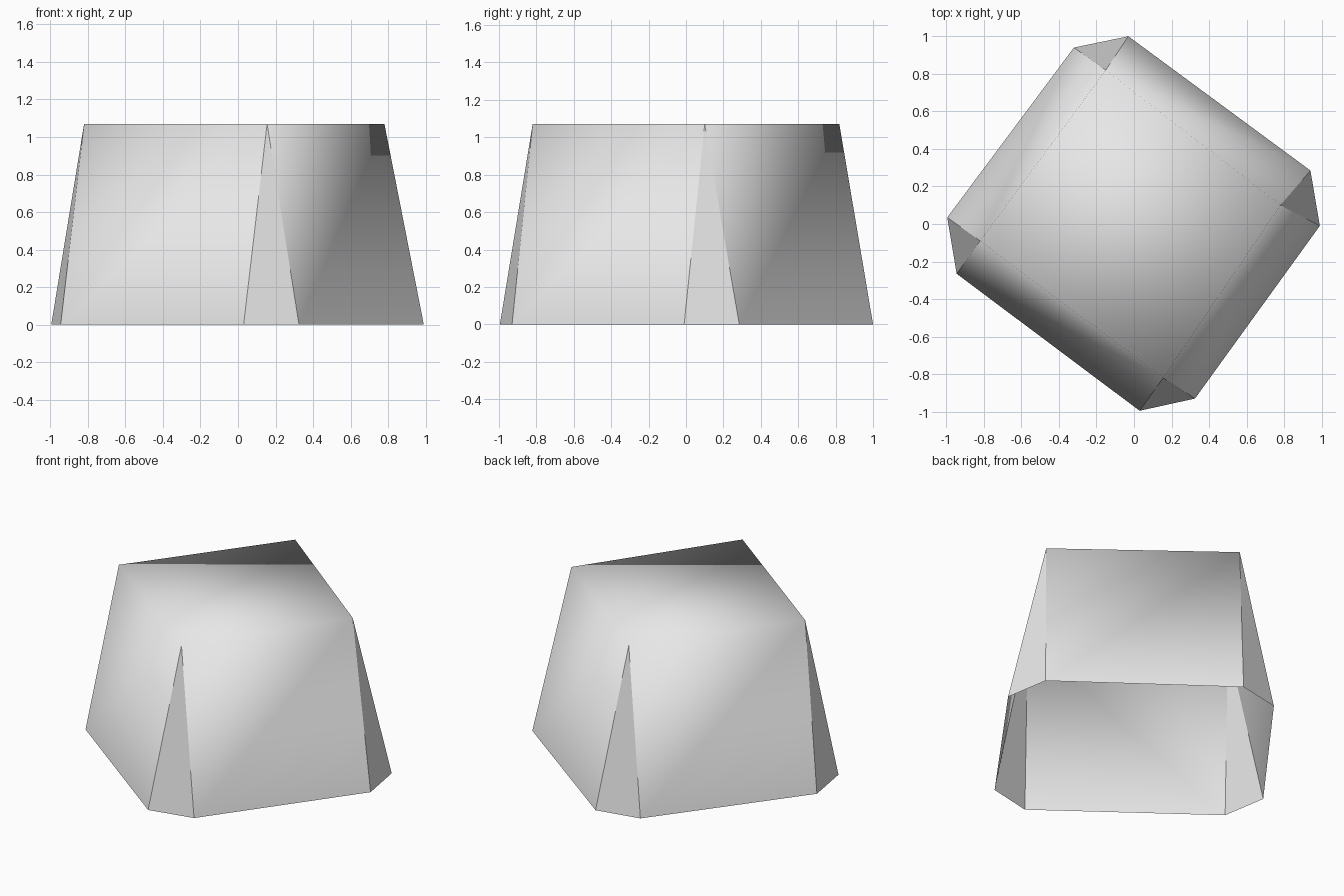
import bpy, bmesh

if "Cube" in bpy.data.objects:
    bpy.data.objects.remove(bpy.data.objects["Cube"])

HEIGHT = 1.07

# Each corner: top point, then the two floor points its gusset spreads to
corners = [
    ((-0.82, -0.09), (-0.945, -0.265), (-0.995, 0.035)),
    ((-0.15, 0.82), (-0.32, 0.94), (-0.03, 1.0)),
    ((0.78, 0.10), (0.94, 0.285), (0.99, -0.01)),
    ((0.155, -0.82), (0.325, -0.93), (0.03, -0.995)),
]

grey = bpy.data.materials.new("light_grey")
grey.diffuse_color = (0.8, 0.8, 0.8, 1)
grey.use_nodes = True
grey.node_tree.nodes["Principled BSDF"].inputs["Base Color"].default_value = grey.diffuse_color


def make_object(name, bm, smooth):
    for f in bm.faces:
        f.smooth = smooth
    mesh = bpy.data.meshes.new(name)
    bm.to_mesh(mesh)
    bm.free()
    mesh.materials.append(grey)
    obj = bpy.data.objects.new(name, mesh)
    bpy.context.collection.objects.link(obj)


# Tapered body: top and four walls, softly shaded, open underneath
bm = bmesh.new()
top = [bm.verts.new((*c[0], HEIGHT)) for c in corners]
low = [[bm.verts.new((*p, 0)) for p in c[1:]] for c in corners]
bm.faces.new(top[::-1])
for i in range(4):
    j = (i + 1) % 4
    bm.faces.new((top[i], top[j], low[j][0], low[i][1]))
make_object("tapered_body", bm, True)

# Flat triangular gussets closing the four corners
for i, (apex, a, b) in enumerate(corners):
    bm = bmesh.new()
    bm.faces.new([bm.verts.new(p) for p in ((*apex, HEIGHT), (*b, 0), (*a, 0))])
    make_object(f"corner_gusset_{i + 1}", bm, False)
